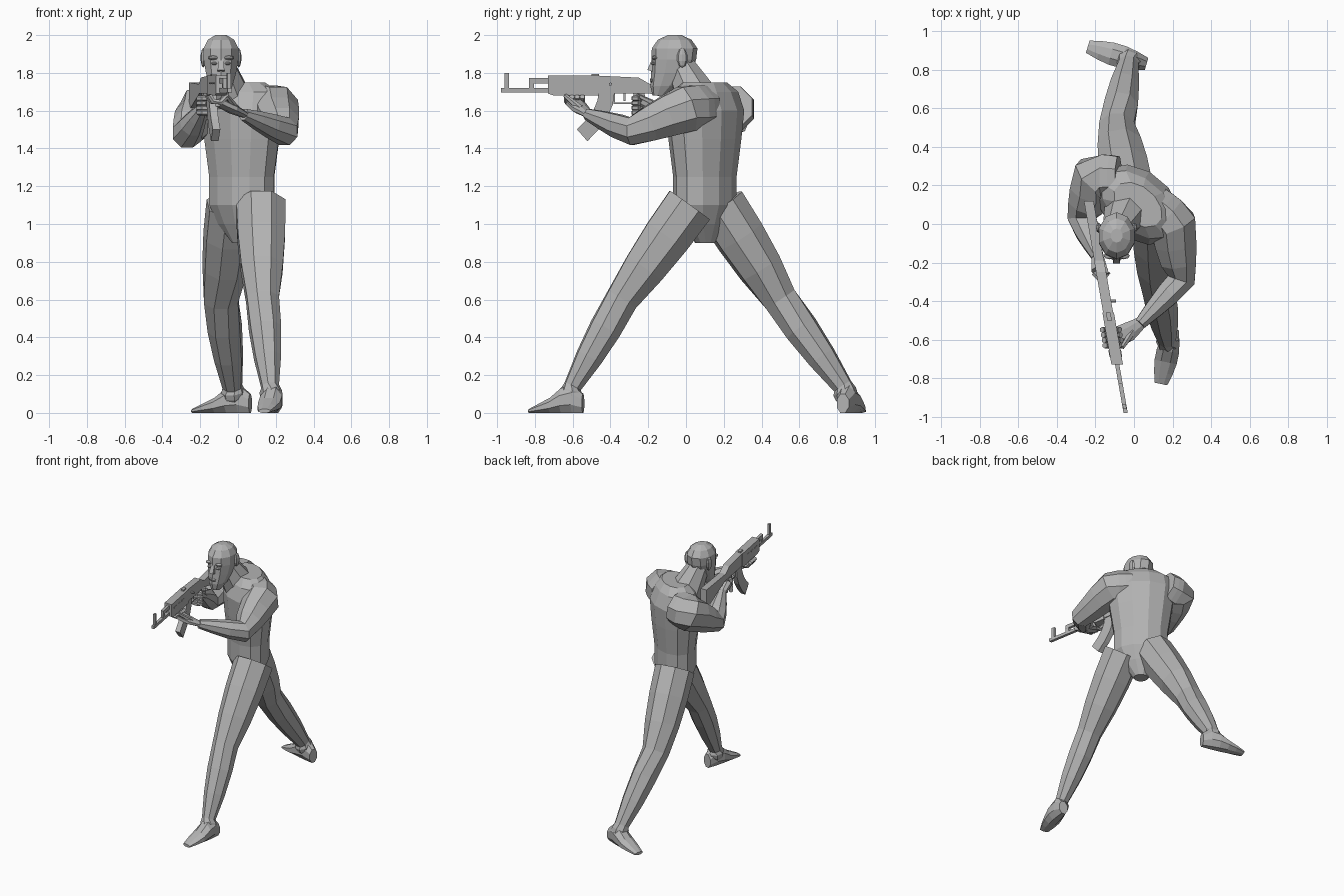
import bpy, bmesh, math
from mathutils import Vector, Matrix

if "Cube" in bpy.data.objects:
    bpy.data.objects.remove(bpy.data.objects["Cube"])

SHADE = (0.45, 0.45, 0.45, 1)
grey = bpy.data.materials.new("plain_grey")
grey.use_nodes = True
grey.diffuse_color = SHADE
grey.node_tree.nodes["Principled BSDF"].inputs["Base Color"].default_value = SHADE

X, Y, Z = Vector((1, 0, 0)), Vector((0, 1, 0)), Vector((0, 0, 1))


def finish(name, bm):
    bmesh.ops.recalc_face_normals(bm, faces=bm.faces)
    mesh = bpy.data.meshes.new(name)
    bm.to_mesh(mesh)
    bm.free()
    mesh.materials.append(grey)
    bpy.context.collection.objects.link(bpy.data.objects.new(name, mesh))


def bridge(bm, first, second):
    count = len(first)
    for i in range(count):
        j = (i + 1) % count
        bm.faces.new((first[i], first[j], second[j], second[i]))


def loft(name, rings, sides=8):
    """Skin (centre, half-axis, half-axis) sections and cap both ends."""
    bm = bmesh.new()
    grow = 1 / math.cos(math.pi / sides)
    angles = [math.tau * (i + 0.5) / sides for i in range(sides)]
    loops = [[bm.verts.new(c + grow * (u * math.cos(a) + v * math.sin(a))) for a in angles]
             for c, u, v in rings]
    for low, high in zip(loops, loops[1:]):
        bridge(bm, low, high)
    bm.faces.new(loops[0])
    bm.faces.new(loops[-1])
    finish(name, bm)


def limb(name, joints, steps=3, bulge=0.0, flat=1.0, ref=Z, sides=8):
    """Tapered tube through (position, radius) joints; bulge swells each bone at its middle."""
    path, radii = [], []
    for (p, r), (q, s) in zip(joints, joints[1:]):
        for k in range(steps):
            t = k / steps
            path.append(Vector(p).lerp(Vector(q), t))
            radii.append(r + (s - r) * t + bulge * math.sin(math.pi * t))
    path.append(Vector(joints[-1][0]))
    radii.append(joints[-1][1])
    rings = []
    for i, radius in enumerate(radii):
        along = (path[min(i + 1, len(path) - 1)] - path[max(i - 1, 0)]).normalized()
        u = along.cross(ref).normalized()
        rings.append((path[i], u * radius, u.cross(along) * radius * flat))
    loft(name, rings, sides)


def ball(name, centre, size):
    bm = bmesh.new()
    place = Matrix.Translation(centre) @ Matrix.Diagonal((*size, 1))
    bmesh.ops.create_uvsphere(bm, u_segments=8, v_segments=5, radius=1, matrix=place)
    finish(name, bm)


def foot(name, heel, toe, width):
    """Flat-soled wedge, high at the instep and thin at the toe."""
    heel, toe = Vector(heel), Vector(toe)
    across = (toe - heel).cross(Z).normalized() * width
    rings = []
    for k, height in enumerate((0.1, 0.15, 0.13, 0.08, 0.05, 0.02)):
        t = k / 5
        spread = 0.55 + 0.45 * math.sin(math.pi * t)
        rings.append((heel.lerp(toe, t) + Z * height / 2, across * spread, Z * height / 2))
    loft(name, rings)


def curl(name, centre, across, up, reach):
    """Finger wrapped round a held part."""
    turns = [math.radians(a) for a in (160, 110, 60, 10)]
    limb(name, [(centre + reach * (across * math.cos(a) + up * math.sin(a)), 0.013) for a in turns],
         steps=1, ref=across.cross(up), sides=6)


def gun_x(y):
    """Sideways position of the rifle's centre line, which slants across the body."""
    return -0.214 - 0.174 * y


def plate(name, outline, half):
    """Rifle part from a side outline of (y, z), given thickness."""
    bm = bmesh.new()
    left, right = [[bm.verts.new((gun_x(y) + s, y, z)) for y, z in outline] for s in (half, -half)]
    bm.faces.new(left)
    bm.faces.new(right)
    bridge(bm, left, right)
    finish(name, bm)


def block(name, front, bottom, length, height, half):
    back, top = front + length, bottom + height
    plate(name, [(front, bottom), (back, bottom), (back, top), (front, top)], half)


# Torso, twisted so the left side leads
twist = Matrix.Rotation(math.radians(-40), 3, 'Z')
loft("torso", [(Vector((0.02, 0.1, z)), twist @ X * wide, twist @ Y * deep) for z, wide, deep in (
    (0.9, 0.05, 0.05), (1, 0.14, 0.1), (1.1, 0.19, 0.14), (1.25, 0.19, 0.14), (1.45, 0.22, 0.16),
    (1.6, 0.24, 0.17), (1.7, 0.22, 0.13), (1.75, 0.14, 0.09))], 12)

# Legs and feet
limb("left_leg", [((0.12, 0.02, 1.1), 0.13), ((0.13, -0.34, 0.6), 0.085), ((0.17, -0.6, 0.14), 0.045),
                  ((0.18, -0.62, 0.06), 0.045)], bulge=0.012)
limb("right_leg", [((-0.03, 0.18, 1.1), 0.13), ((-0.09, 0.5, 0.6), 0.09), ((-0.03, 0.83, 0.14), 0.05),
                   ((-0.02, 0.86, 0.06), 0.045)], bulge=0.012)
foot("left_foot", (0.2, -0.545, 0), (0.14, -0.83, 0), 0.06)
foot("right_foot", (0.065, 0.83, 0), (-0.24, 0.92, 0), 0.06)

# Neck and head
HEAD_X = -0.09
limb("neck", [((-0.04, 0.06, 1.66), 0.11), ((HEAD_X, -0.03, 1.84), 0.07)], ref=Y)
loft("head", [(Vector((HEAD_X, y, z)), X * wide, Y * deep) for y, z, wide, deep in (
    (-0.14, 1.68, 0.035, 0.035), (-0.11, 1.73, 0.06, 0.075), (-0.08, 1.8, 0.08, 0.1),
    (-0.065, 1.87, 0.092, 0.113), (-0.06, 1.93, 0.092, 0.115), (-0.06, 1.975, 0.07, 0.085),
    (-0.06, 2, 0.03, 0.035))], 10)
limb("nose", [((HEAD_X, -0.165, 1.88), 0.012), ((HEAD_X, -0.187, 1.81), 0.018)], ref=Y, sides=4)
ball("lips", (HEAD_X, -0.18, 1.76), (0.03, 0.012, 0.012))
for side, label in ((1, "left"), (-1, "right")):
    ball(label + "_ear", (HEAD_X + side * 0.093, -0.02, 1.88), (0.015, 0.028, 0.052))
    ball(label + "_brow", (HEAD_X + side * 0.04, -0.165, 1.88), (0.03, 0.018, 0.012))
    ball(label + "_eye", (HEAD_X + side * 0.035, -0.17, 1.85), (0.016, 0.014, 0.009))

# Arms
limb("left_arm", [((0.09, 0.1, 1.62), 0.11), ((0.2, 0, 1.61), 0.12), ((0.245, -0.29, 1.49), 0.072),
                  ((0.03, -0.52, 1.58), 0.03)], bulge=0.004)
limb("right_arm", [((-0.08, 0.24, 1.62), 0.11), ((-0.2, 0.24, 1.6), 0.12), ((-0.27, 0.03, 1.48), 0.075),
                   ((-0.19, -0.17, 1.61), 0.03)], bulge=0.004)

# Hands: the left cradles the handguard, the right holds the grip
limb("left_palm", [((0.04, -0.51, 1.575), 0.03), ((-0.03, -0.56, 1.61), 0.05), ((-0.1, -0.59, 1.645), 0.05)],
     steps=2, flat=0.5)
limb("left_thumb", [((-0.01, -0.56, 1.61), 0.018), ((-0.06, -0.64, 1.68), 0.01)], sides=6)
limb("right_palm", [((-0.19, -0.16, 1.6), 0.03), ((-0.18, -0.24, 1.65), 0.04)], flat=0.8)
limb("right_thumb", [((-0.17, -0.18, 1.64), 0.016), ((-0.14, -0.26, 1.68), 0.01)], sides=6)
for i, finger in enumerate(("index", "middle", "ring", "little")):
    y = -0.63 + i * 0.027
    curl("left_" + finger, Vector((gun_x(y), y, 1.69)), -X, -Z, 0.048)
    curl("right_" + finger, Vector((gun_x(-0.24), -0.24, 1.665 - i * 0.025)), X, -Y, 0.04)

# Rifle body
MUZZLE, FRONT, MIDDLE, BACK, BUTT = -0.98, -0.73, -0.46, -0.19, 0.12
BASE, BORE, TOP = 1.69, 1.74, 1.785
plate("handguard", [(FRONT, BASE), (FRONT, TOP), (MIDDLE, TOP), (MIDDLE, 1.68), (-0.7, 1.68)], 0.03)
plate("receiver", [(MIDDLE, BASE), (MIDDLE, TOP), (-0.25, TOP - 0.01), (BACK, BORE), (BACK, BASE)], 0.026)
plate("stock", [(BACK, BASE), (BACK, BORE), (BUTT, 1.75), (BUTT, 1.6)], 0.025)
plate("pistol_grip", [(-0.28, BASE), (-0.22, BASE), (BACK, 1.58), (-0.24, 1.575)], 0.018)

# Curved magazine
front_edge, back_edge = [], []
for k in range(5):
    t = k / 4
    spine = Vector((-0.42 - 0.13 * t * t, 1.7 - 0.23 * t))
    normal = Vector((0.23, -0.26 * t)).normalized() * 0.042
    front_edge.append(spine - normal)
    back_edge.append(spine + normal)
plate("magazine", front_edge + back_edge[::-1], 0.02)

# Barrel, sights and trigger
block("barrel", MUZZLE, 1.697, FRONT - MUZZLE, 0.023, 0.011)
block("gas_tube", -0.83, 1.745, 0.1, 0.028, 0.011)
block("gas_block", -0.83, 1.71, 0.025, 0.05, 0.01)
block("front_sight", -0.96, 1.7, 0.023, 0.1, 0.009)
block("rear_sight", -0.5, TOP, 0.04, 0.01, 0.012)
block("trigger", -0.33, 1.65, 0.01, 0.04, 0.005)
block("guard_front", -0.385, 1.635, 0.008, 0.055, 0.008)
block("guard_bottom", -0.385, 1.635, 0.115, 0.008, 0.008)
for i in range(3):
    block("handguard_rib_%d" % i, FRONT + 0.04 + i * 0.06, BORE, 0.035, 0.01, 0.033)
bolt = Vector((gun_x(-0.4), -0.4, BORE))
limb("charging_handle", [(bolt, 0.008), (bolt + X * 0.05, 0.008)], sides=6)
